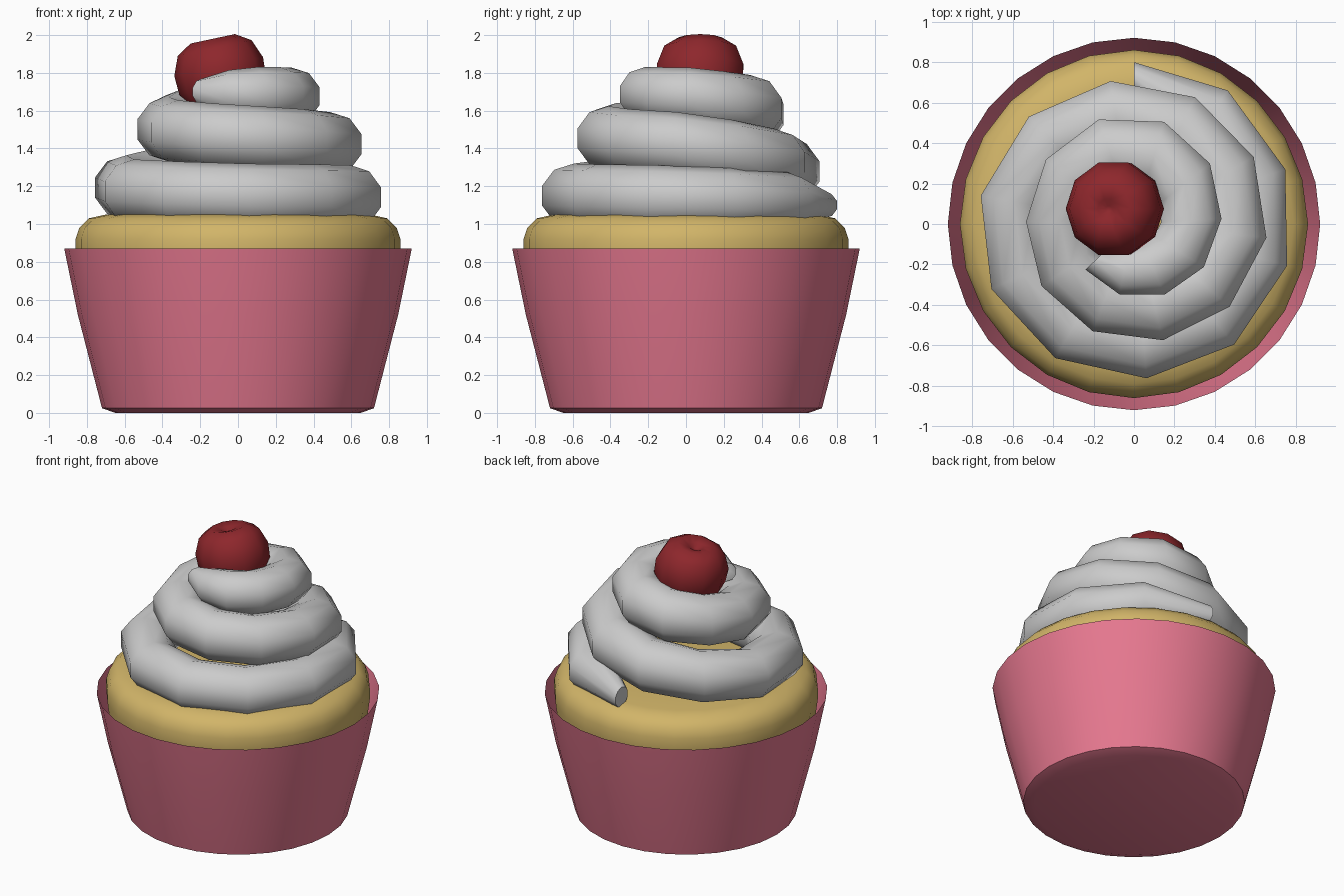
import bpy, bmesh, math
from mathutils import Vector, Matrix

if "Cube" in bpy.data.objects:
    bpy.data.objects.remove(bpy.data.objects["Cube"])


def finish(name, bm, color=None, angle=40):
    bmesh.ops.recalc_face_normals(bm, faces=bm.faces)
    me = bpy.data.meshes.new(name)
    bm.to_mesh(me)
    bm.free()
    ob = bpy.data.objects.new(name, me)
    bpy.context.collection.objects.link(ob)
    if color:
        mat = bpy.data.materials.new(name + "_colour")
        mat.diffuse_color = (*color, 1)
        mat.use_nodes = True
        mat.node_tree.nodes["Principled BSDF"].inputs["Base Color"].default_value = mat.diffuse_color
        me.materials.append(mat)
    bpy.ops.object.select_all(action='DESELECT')
    ob.select_set(True)
    bpy.context.view_layer.objects.active = ob
    bpy.ops.object.shade_smooth_by_angle(angle=math.radians(angle))
    return ob


def bridge(bm, rings):
    n = len(rings[0])
    for a, b in zip(rings, rings[1:]):
        for i in range(n):
            j = (i + 1) % n
            bm.faces.new((a[i], a[j], b[j], b[i]))


def lathe(profile, sides, cap_start=True, cap_end=True):
    bm = bmesh.new()
    rings = []
    for r, z in profile:
        rings.append([bm.verts.new((r * math.cos(2 * math.pi * i / sides),
                                    r * math.sin(2 * math.pi * i / sides), z))
                      for i in range(sides)])
    bridge(bm, rings)
    if cap_start:
        bm.faces.new(rings[0])
    if cap_end:
        bm.faces.new(rings[-1])
    return bm


# Paper wrapper: open flared cup
finish("wrapper", lathe([(0.65, 0), (0.72, 0.025), (0.848, 0.52), (0.92, 0.87)],
                        28, cap_end=False), (0.80, 0.19, 0.28))

# Sponge bulging out of the wrapper
finish("sponge", lathe([(0.70, 0.15), (0.83, 0.6), (0.86, 0.84), (0.86, 0.92), (0.84, 0.98),
                        (0.79, 1.03), (0.70, 1.05), (0.3, 1.06)], 24),
       (0.64, 0.46, 0.14))

# Piped frosting: turns, outer radius, centre height, tube radius
KEYS = [(0.00, 0.80, 1.10, 0.07), (0.08, 0.81, 1.12, 0.15), (0.25, 0.79, 1.14, 0.17),
        (0.50, 0.765, 1.15, 0.17), (0.75, 0.78, 1.18, 0.17), (1.00, 0.71, 1.29, 0.18),
        (1.25, 0.665, 1.42, 0.17), (1.50, 0.58, 1.46, 0.17), (1.75, 0.535, 1.50, 0.17),
        (2.00, 0.55, 1.60, 0.18), (2.25, 0.43, 1.68, 0.15), (2.50, 0.365, 1.69, 0.14),
        (2.63, 0.33, 1.70, 0.07)]


def sample(t):
    for a, b in zip(KEYS, KEYS[1:]):
        if t <= b[0] + 1e-6:
            f = (t - a[0]) / (b[0] - a[0])
            return [a[i] + f * (b[i] - a[i]) for i in (1, 2, 3)]


bm = bmesh.new()
rings = []
STEPS, SIDES = 27, 10
for k in range(STEPS + 1):
    t = KEYS[-1][0] * k / STEPS
    outer, zc, tube = sample(t)
    ang = math.pi / 2 - 2 * math.pi * t
    ring = []
    for i in range(SIDES):
        a = 2 * math.pi * (i + 0.5) / SIDES
        r = outer - tube + tube * 1.04 * math.cos(a)
        ring.append(bm.verts.new((r * math.cos(ang), r * math.sin(ang),
                                  zc + tube * math.sin(a))))
    rings.append(ring)
bridge(bm, rings)
bm.faces.new(rings[0])
bm.faces.new(rings[-1])
finish("frosting", bm, angle=45)

# Cherry with a small dimple, leaning to the left
bm = lathe([(0.10, -0.21), (0.19, -0.15), (0.235, -0.04), (0.24, 0.06), (0.20, 0.16),
            (0.12, 0.21), (0.05, 0.195), (0.015, 0.17)], 10)
bmesh.ops.transform(bm, verts=bm.verts, matrix=Matrix.Translation(Vector((-0.09, 0.075, 1.775)))
                    @ Matrix.Rotation(math.radians(-12), 4, 'Y'))
finish("cherry", bm, (0.27, 0.02, 0.025), 60)
